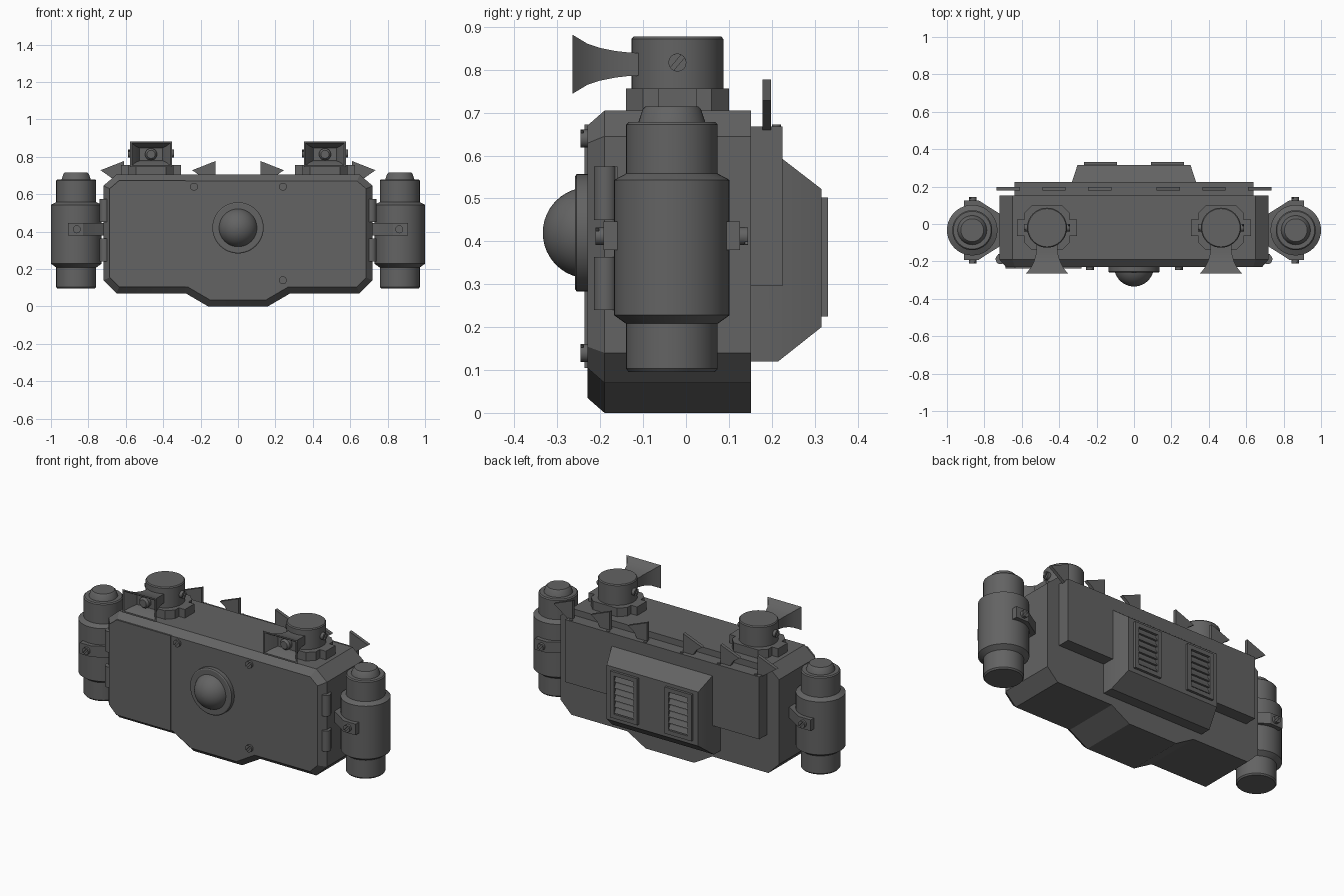
import bpy, bmesh, math
from mathutils import Vector, Matrix

if "Cube" in bpy.data.objects:
    bpy.data.objects.remove(bpy.data.objects["Cube"])

metal = bpy.data.materials.new("dark_grey_metal")
metal.diffuse_color = (0.125, 0.125, 0.125, 1)
metal.use_nodes = True
metal.node_tree.nodes["Principled BSDF"].inputs["Base Color"].default_value = metal.diffuse_color


def loft(name, rings, matrix=None):
    """Skin a stack of equal-length rings and cap both ends."""
    bm = bmesh.new()
    rows = [[bm.verts.new(p) for p in ring] for ring in rings]
    n = len(rows[0])
    for a, b in zip(rows, rows[1:]):
        for i in range(n):
            j = (i + 1) % n
            bm.faces.new((a[i], a[j], b[j], b[i]))
    bm.faces.new(rows[0])
    bm.faces.new(rows[-1])
    if matrix:
        bm.transform(matrix)
    bmesh.ops.recalc_face_normals(bm, faces=bm.faces)
    me = bpy.data.meshes.new(name)
    bm.to_mesh(me)
    bm.free()
    me.materials.append(metal)
    ob = bpy.data.objects.new(name, me)
    bpy.context.collection.objects.link(ob)
    return ob


def box(name, x0, x1, y0, y1, z0, z1):
    return loft(name, [[(x0, y0, z), (x1, y0, z), (x1, y1, z), (x0, y1, z)] for z in (z0, z1)])


def prism_y(name, poly, y0, y1):
    return loft(name, [[(x, y, z) for x, z in poly] for y in (y0, y1)])


def prism_z(name, poly, z0, z1):
    return loft(name, [[(x, y, z) for x, y in poly] for z in (z0, z1)])


def place(pos, axis):
    return Matrix.Translation(pos) @ Vector(axis).to_track_quat('Z', 'Y').to_matrix().to_4x4()


def lathe(name, profile, pos, axis=(0, 0, 1), n=32):
    rings = [[(r * math.cos(2 * math.pi * i / n), r * math.sin(2 * math.pi * i / n), h)
              for i in range(n)] for r, h in profile]
    return loft(name, rings, place(pos, axis))


def screw(name, pos, axis, r, depth):
    """Round head with a tilted slot left between two half discs."""
    lathe(name, [(r, -0.01), (r, depth * 0.6)], pos, axis, 16)
    for k, start in enumerate((50, 230)):
        arc = [math.radians(start + 14 + 152 * i / 8) for i in range(9)]
        loft(f"{name}_half_{k}", [[(r * math.cos(a), r * math.sin(a), h) for a in arc]
                                  for h in (depth * 0.5, depth)], place(pos, axis))


def inset(poly, d):
    """Move the edges of a counter-clockwise outline inwards by d."""
    out = []
    for i, p in enumerate(poly):
        p = Vector(p)
        e0 = (p - Vector(poly[i - 1])).normalized()
        e1 = (Vector(poly[(i + 1) % len(poly)]) - p).normalized()
        n0, n1 = Vector((-e0.y, e0.x)), Vector((-e1.y, e1.x))
        out.append(tuple(p + (n0 + n1) * d / (1 + n0.dot(n1))))
    return out


# Main housing with chamfered front rim
half = [(0.16, 0), (0.28, 0.07), (0.65, 0.07), (0.72, 0.14), (0.72, 0.645), (0.65, 0.705)]
outline = half + [(-x, z) for x, z in reversed(half)]
front = inset(outline, 0.035)
loft("housing", [[(x, 0.152, z) for x, z in outline],
                 [(x, -0.19, z) for x, z in outline],
                 [(x, -0.23, z) for x, z in front]])
prism_y("front_door", [(-0.28, 0.105), (-0.28, 0.672), (-0.637, 0.672), (-0.686, 0.63),
                       (-0.686, 0.154), (-0.637, 0.105)], -0.237, -0.225)

# Domed lens on the front
lathe("lens_ring", [(0.137, 0), (0.137, 0.03), (0.131, 0.034), (0.10, 0.034)],
      (0, -0.225, 0.42), (0, -1, 0), 48)
dome = [(0.106 * math.cos(a), 0.106 * math.sin(a))
        for a in (math.radians(89 * i / 12) for i in range(13))]
lathe("lens_dome", dome, (0, -0.228, 0.42), (0, -1, 0), 48)
for i, (x, z) in enumerate([(-0.235, 0.64), (0.24, 0.64), (0.24, 0.14)]):
    screw(f"front_screw_{i}", (x, -0.23, z), (0, -1, 0), 0.021, 0.016)

for s, side in ((1, "right"), (-1, "left")):
    # Door hinges
    for k, (z0, z1) in enumerate([(0.24, 0.363), (0.45, 0.575)]):
        lathe(f"{side}_hinge_{k}", [(0.027, z0), (0.027, z1)], (s * 0.713, -0.188, 0), n=20)
        box(f"{side}_hinge_leaf_{k}", s * 0.70, s * 0.728, -0.19, -0.16, z0, z1)

    # Side canister
    lathe(f"{side}_canister", [(0.100, 0.095), (0.107, 0.103), (0.107, 0.208), (0.135, 0.228),
                               (0.135, 0.543), (0.107, 0.558), (0.107, 0.672), (0.101, 0.678),
                               (0.078, 0.678), (0.068, 0.708), (0.061, 0.715)],
          (s * 0.865, -0.033, 0), n=40)
    # Clamp that holds the canister
    clamp = [(0.71, -0.115), (0.79, -0.165), (0.83, -0.192), (0.91, -0.192), (0.91, 0.126),
             (0.83, 0.126), (0.79, 0.10), (0.71, 0.05)]
    prism_z(f"{side}_clamp", [(s * x, y) for x, y in clamp], 0.38, 0.446)
    for k, (y, d) in enumerate([(-0.192, -1), (0.126, 1)]):
        screw(f"{side}_clamp_bolt_{k}", (s * 0.862, y, 0.412), (0, d, 0), 0.021, 0.019)

    # Turret base with side lugs
    cx, cy = s * 0.465, -0.02
    quarter = [(0.16, 0.045), (0.12, 0.045), (0.12, 0.08), (0.08, 0.12)]
    plus = quarter + [(-x, y) for x, y in reversed(quarter)]
    plus += [(-x, -y) for x, y in plus]
    prism_z(f"{side}_turret_base", [(cx + x, cy + y) for x, y in plus], 0.70, 0.756)
    lathe(f"{side}_turret", [(0.107, 0.75), (0.107, 0.872), (0.102, 0.878)], (cx, cy, 0), n=40)
    for d in (1, -1):
        screw(f"{side}_turret_screw_{d}", (cx + d * 0.104, cy, 0.817), (d, 0, 0), 0.021, 0.02)

    # Flared rectangular horn, hollow at the mouth
    flare = [(-0.06, 0.055, 0.026), (-0.13, 0.056, 0.027), (-0.165, 0.060, 0.031),
             (-0.20, 0.070, 0.038), (-0.23, 0.085, 0.048), (-0.25, 0.10, 0.060),
             (-0.265, 0.113, 0.069), (-0.265, 0.103, 0.060), (-0.24, 0.083, 0.044),
             (-0.20, 0.062, 0.034)]
    loft(f"{side}_horn", [[(cx + a * w, y, 0.813 + b * h)
                           for a, b in ((-1, -1), (1, -1), (1, 1), (-1, 1))]
                          for y, w, h in flare])
    lathe(f"{side}_horn_lens", [(0.032, 0), (0.032, 0.025), (0.022, 0.037)],
          (cx, -0.195, 0.813), (0, -1, 0), 24)

    # Row of pointed fins on the rear rack
    for k, x in enumerate((0.12, 0.365, 0.61)):
        fin = [(x, 0.66), (x, 0.777), (x + 0.125, 0.728), (x + 0.085, 0.70),
               (min(x + 0.06, 0.64), 0.66)]
        prism_y(f"{side}_fin_{k}", [(s * a, z) for a, z in fin], 0.178, 0.198)
        lathe(f"{side}_rack_rivet_{k}", [(0.01, 0.66), (0.01, 0.673)], (s * x, 0.211, 0), n=12)

    # Louvred vent on the rear hump
    a, b = sorted((s * 0.09, s * 0.268))
    z0, z1 = 0.225, 0.502
    box(f"{side}_vent_frame_low", a, b, 0.31, 0.331, z0, z0 + 0.025)
    box(f"{side}_vent_frame_high", a, b, 0.31, 0.331, z1 - 0.025, z1)
    box(f"{side}_vent_frame_in", a, a + 0.025, 0.31, 0.331, z0, z1)
    box(f"{side}_vent_frame_out", b - 0.025, b, 0.31, 0.331, z0, z1)
    for k in range(6):
        z = z0 + 0.03 + k * 0.0375
        loft(f"{side}_vent_slat_{k}", [[(x, 0.312, z), (x, 0.328, z), (x, 0.314, z + 0.03),
                                        (x, 0.312, z + 0.03)] for x in (a + 0.02, b - 0.02)])

# Rear rack and tapered hump
box("rear_rack", -0.64, 0.64, 0.15, 0.225, 0.296, 0.668)
loft("rear_hump", [[(-w, y, z0), (w, y, z0), (w, y, z1), (-w, y, z1)]
                   for y, w, z0, z1 in ((0.15, 0.335, 0.12, 0.60), (0.215, 0.335, 0.12, 0.60),
                                        (0.316, 0.302, 0.20, 0.522))])

# Smooth the round parts, keep hard edges
for ob in bpy.context.collection.objects:
    ob.select_set(True)
    bpy.context.view_layer.objects.active = ob
bpy.ops.object.shade_smooth_by_angle(angle=math.radians(30))
